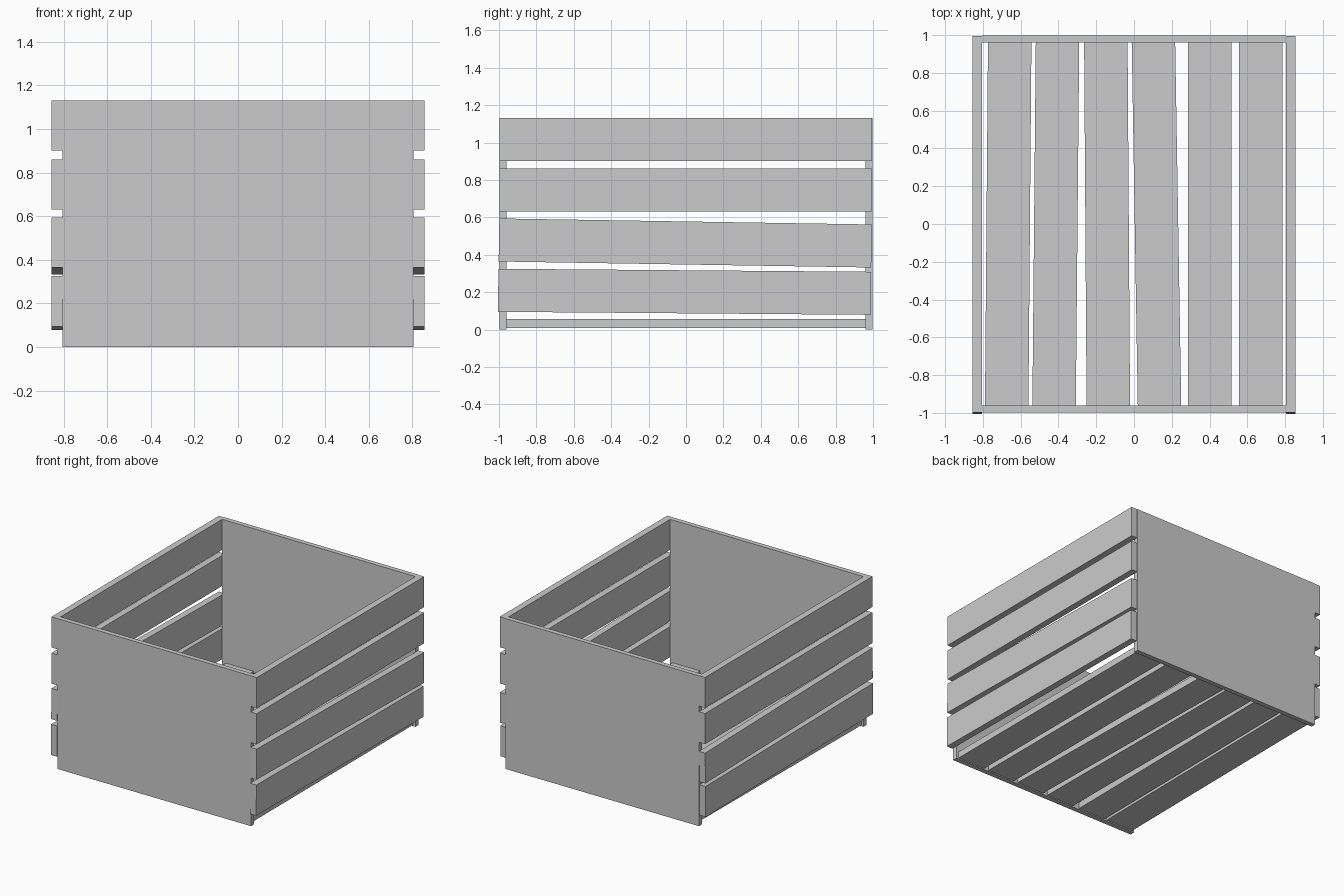
import bpy
import math

if "Cube" in bpy.data.objects:
    bpy.data.objects.remove(bpy.data.objects["Cube"])


def board(name, center, size, rot=(0, 0, 0)):
    bpy.ops.mesh.primitive_cube_add(size=1, location=center, rotation=rot)
    ob = bpy.context.object
    ob.name = name
    ob.scale = size
    bpy.ops.object.transform_apply(location=False, rotation=False, scale=True)
    return ob


# Solid end panels
for name, side in (("front_panel", -1), ("back_panel", 1)):
    board(name, (0, side * 0.979, 0.566), (1.61, 0.036, 1.132))

# Side slats: centre y, centre z, drop from front to back (lower two hang loose)
LENGTH = 1.992
side_slats = [(-0.002, 1.017, 0.0), (-0.002, 0.745, 0.0),
              (-0.004, 0.463, 0.032), (-0.008, 0.202, 0.016)]
for label, side in (("left", -1), ("right", 1)):
    for i, (y, z, drop) in enumerate(side_slats, 1):
        board(f"{label}_side_slat_{i}", (side * 0.83, y, z),
              (0.05, LENGTH, 0.23), (-math.asin(drop / LENGTH), 0, 0))

# Floor slats: x centre at the front end and at the back end
DEPTH = 1.924
floor_slats = [(-0.674, -0.658), (-0.423, -0.405), (-0.136, -0.149),
               (0.135, 0.103), (0.4, 0.4), (0.67, 0.67)]
for i, (xf, xb) in enumerate(floor_slats, 1):
    board(f"floor_slat_{i}", ((xf + xb) / 2, 0, 0.033), (0.23, DEPTH, 0.049),
          (0, 0, -math.atan((xb - xf) / DEPTH)))
